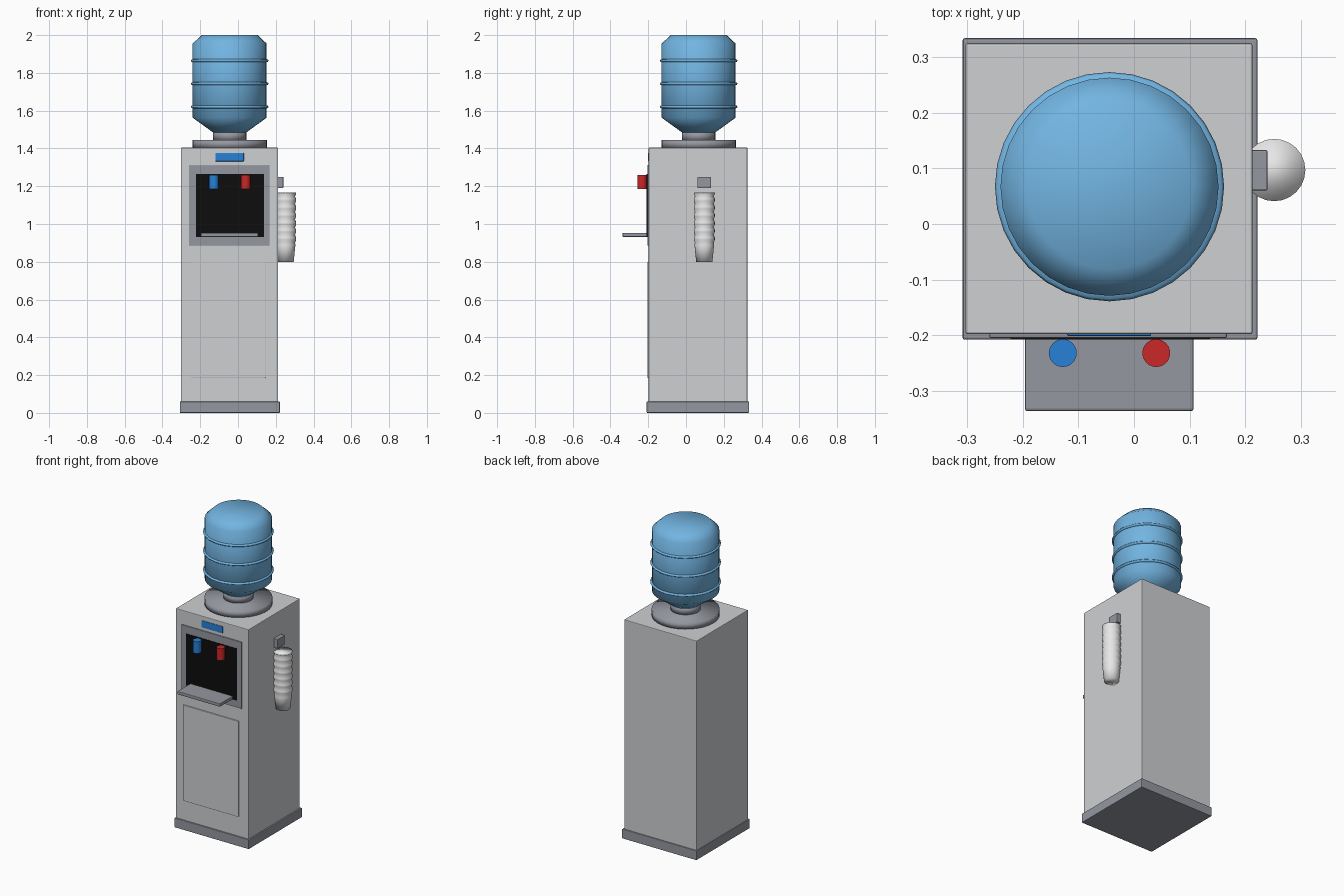
import bpy
import bmesh
import math
from mathutils import Vector

if "Cube" in bpy.data.objects:
    bpy.data.objects.remove(bpy.data.objects["Cube"])


def material(name, r, g, b):
    m = bpy.data.materials.new(name)
    m.use_nodes = True
    m.diffuse_color = (r, g, b, 1)
    m.node_tree.nodes["Principled BSDF"].inputs["Base Color"].default_value = (r, g, b, 1)
    return m


LIGHT = material("light grey plastic", 0.62, 0.63, 0.64)
GREY = material("mid grey plastic", 0.30, 0.31, 0.35)
BLACK = material("black recess", 0.004, 0.004, 0.004)
BLUE = material("cold blue", 0.02, 0.22, 0.68)
RED = material("hot red", 0.60, 0.02, 0.02)
WATER = material("bottle blue", 0.17, 0.46, 0.76)
WHITE = material("white cups", 0.85, 0.85, 0.85)


def finish(name, bm, mat):
    bmesh.ops.recalc_face_normals(bm, faces=bm.faces)
    mesh = bpy.data.meshes.new(name)
    bm.to_mesh(mesh)
    bm.free()
    mesh.materials.append(mat)
    ob = bpy.data.objects.new(name, mesh)
    bpy.context.collection.objects.link(ob)
    return ob


def box(name, mat, x, y, z, bevel=0.0):
    """Box from (min, max) pairs, with optional small bevel."""
    bm = bmesh.new()
    bmesh.ops.create_cube(bm, size=1)
    for v in bm.verts:
        v.co = Vector([(a + b) / 2 + c * (b - a) for c, (a, b) in zip(v.co, (x, y, z))])
    ob = finish(name, bm, mat)
    if bevel:
        mod = ob.modifiers.new("soft edges", "BEVEL")
        mod.width = bevel
        mod.segments = 2
    return ob


def lathe(name, mat, centre, profile, sides=32, sharp=180):
    """Closed solid turned around a vertical axis from (radius, z) points."""
    bm = bmesh.new()
    rings = []
    for r, z in profile:
        rings.append([bm.verts.new((centre[0] + r * math.cos(t), centre[1] + r * math.sin(t), z))
                      for t in (math.tau * i / sides for i in range(sides))])
    for low, high in zip(rings, rings[1:]):
        for i in range(sides):
            j = (i + 1) % sides
            bm.faces.new((low[i], low[j], high[j], high[i]))
    bm.faces.new(rings[0])
    bm.faces.new(rings[-1])
    ob = finish(name, bm, mat)
    for p in ob.data.polygons:
        p.use_smooth = True
    if sharp < 180:
        ob.data.set_sharp_from_angle(angle=math.radians(sharp))
    return ob


# Cabinet
box("base_plinth", GREY, (-0.308, 0.222), (-0.208, 0.334), (0, 0.06), 0.004)
box("cabinet", LIGHT, (-0.303, 0.213), (-0.198, 0.325), (0.03, 1.404), 0.004)
box("lower_door", LIGHT, (-0.25, 0.146), (-0.205, -0.19), (0.185, 0.80), 0.003)

# Dispensing panel
box("panel_frame", GREY, (-0.26, 0.167), (-0.205, -0.19), (0.885, 1.313), 0.003)
box("panel_recess", BLACK, (-0.222, 0.137), (-0.208, -0.20), (0.932, 1.265))
box("display", BLUE, (-0.12, 0.031), (-0.201, -0.19), (1.332, 1.376), 0.002)
box("drip_tray", GREY, (-0.196, 0.107), (-0.336, -0.20), (0.932, 0.953), 0.004)
for name, mat, x in (("cold_tap", BLUE, -0.128), ("hot_tap", RED, 0.04)):
    lathe(name, mat, (x, -0.232), [(0.025, 1.184), (0.025, 1.26)], 24, 40)

# Water bottle and its seat
AXIS = (-0.044, 0.067)
lathe("bottle_collar", GREY, AXIS, [(0.198, 1.40), (0.198, 1.445)])
lathe("bottle_neck", GREY, AXIS, [(0.088, 1.44), (0.088, 1.49)])
lathe("bottle", WATER, AXIS, [(0.087, 1.484), (0.196, 1.563), (0.196, 1.955), (0.148, 2.0)])
for i, z in enumerate((1.62, 1.743, 1.865)):
    ring = [(0.19, z - 0.009), (0.202, z - 0.006), (0.206, z),
            (0.202, z + 0.006), (0.19, z + 0.009)]
    lathe(f"bottle_ring_{i + 1}", WATER, AXIS, ring)

# Cup holder on the side
box("cup_bracket", GREY, (0.20, 0.24), (0.06, 0.133), (1.19, 1.25), 0.003)
stack = [(0.043, 0.80), (0.052, 0.89)]
PITCH = 0.041
for i in range(7):
    z = 0.90 + i * PITCH
    stack += [(0.050, z), (0.0555, z + 0.4 * PITCH), (0.0555, z + 0.7 * PITCH)]
stack[-1] = (0.056, 1.166)
lathe("cup_stack", WHITE, (0.252, 0.097), stack, 24)
